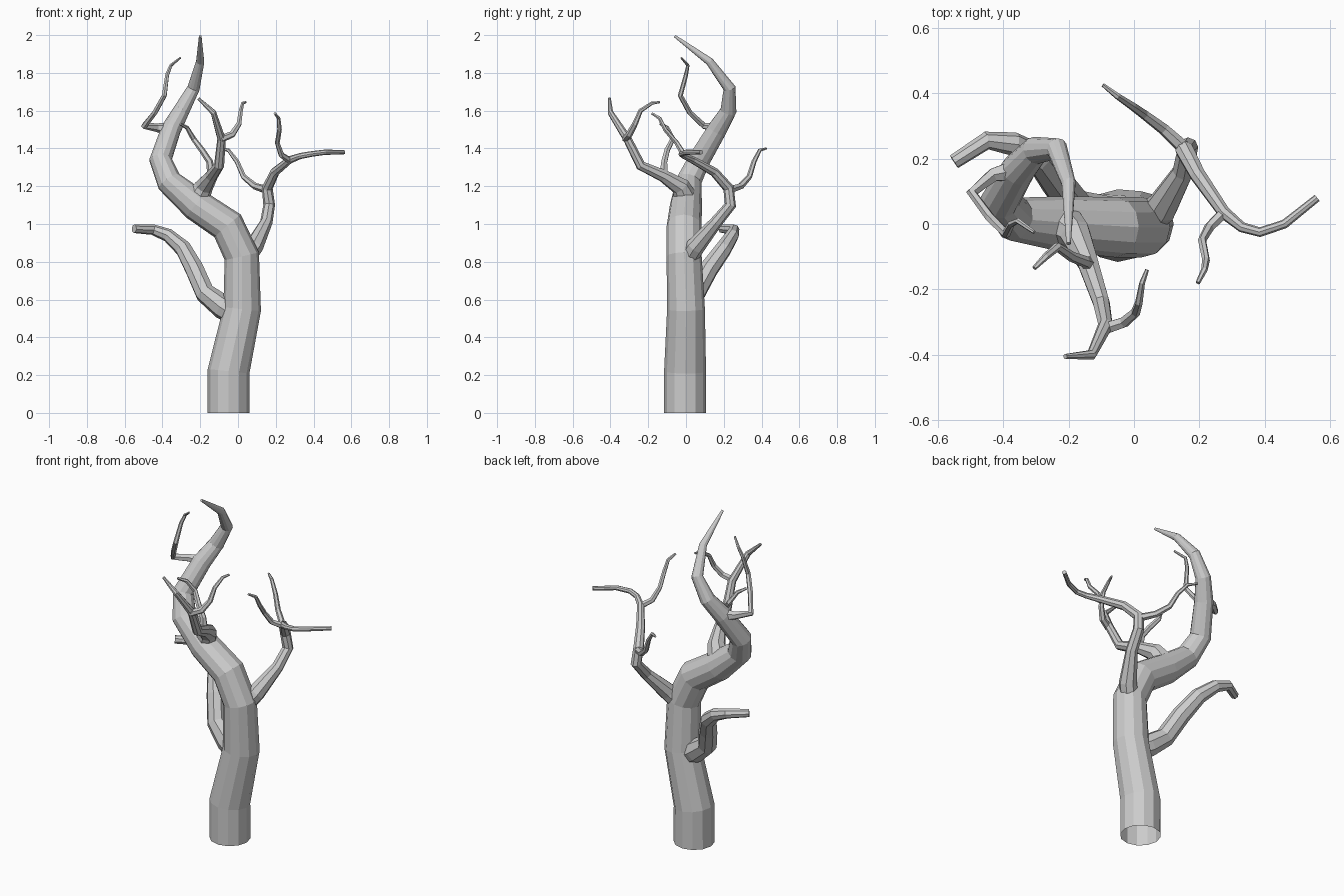
import bpy, bmesh, math
from mathutils import Vector


def limb(name, pts, sides, cap_start=True):
    """Flat-faced tapering tube through (x, y, z, radius) points."""
    P = [Vector(p[:3]) for p in pts]
    bm = bmesh.new()
    rings, ref, old = [], Vector((1, 0, 0)), None
    for i, p in enumerate(P):
        d_in = (p - P[max(i - 1, 0)]).normalized()
        d_out = (P[min(i + 1, len(P) - 1)] - p).normalized()
        t = (d_in + d_out).normalized()
        if old is None:
            if abs(t.x) > 0.8:
                ref = Vector((0, 0, 1))
        else:
            ref = old.rotation_difference(t) @ ref
        old = t
        u = (ref - t * ref.dot(t)).normalized()
        v = t.cross(u)
        r = pts[i][3]
        ring = []
        for k in range(sides):
            a = 2 * math.pi * k / sides
            ring.append(bm.verts.new(p + r * (math.cos(a) * u + math.sin(a) * v)))
        rings.append(ring)
    for a, b in zip(rings, rings[1:]):
        for k in range(sides):
            j = (k + 1) % sides
            bm.faces.new((a[k], a[j], b[j], b[k]))
    bm.faces.new(rings[-1])
    if cap_start:
        bm.faces.new(rings[0][::-1])
    me = bpy.data.meshes.new(name)
    bm.to_mesh(me)
    bm.free()
    ob = bpy.data.objects.new(name, me)
    bpy.context.collection.objects.link(ob)


# trunk sweeping up into the leader, open at the ground
limb("trunk", [
    (-.05, -.005, 0, .111), (-.05, -.005, .22, .111), (.022, 0, .55, .1),
    (.02, -.01, .83, .093), (-.055, -.01, .99, .092), (-.22, 0, 1.1, .085),
    (-.365, .015, 1.225, .068), (-.41, .07, 1.34, .06), (-.355, .165, 1.5, .053),
    (-.3, .225, 1.6, .043), (-.235, .23, 1.72, .033), (-.2, .125, 1.86, .022),
    (-.2, -.06, 1.995, .007)], 12, cap_start=False)

# low left bough
limb("left_bough", [
    (.0, 0, .51, .06), (-.08, .02, .56, .065), (-.175, .05, .635, .055),
    (-.23, .12, .76, .052), (-.29, .2, .87, .045), (-.37, .245, .94, .036),
    (-.45, .255, .97, .028), (-.55, .19, .975, .023)], 8)

# right bough and its twigs
limb("right_bough", [
    (.03, .0, .8, .05), (.085, .05, .88, .05), (.15, .16, 1.01, .033),
    (.165, .235, 1.1, .031), (.155, .225, 1.19, .029), (.195, .15, 1.275, .025),
    (.275, .035, 1.34, .02), (.33, -.01, 1.36, .016), (.385, -.025, 1.37, .015),
    (.46, 0, 1.38, .014), (.56, .08, 1.38, .012)], 8)
limb("right_back_twig", [
    (.155, .23, 1.18, .022), (.09, .29, 1.2, .018), (.03, .335, 1.25, .015),
    (-.005, .36, 1.33, .013), (-.05, .39, 1.39, .01), (-.095, .425, 1.4, .006)], 6)
limb("right_front_twig", [
    (.275, .035, 1.335, .018), (.23, -.01, 1.365, .016), (.208, -.05, 1.43, .013),
    (.22, -.11, 1.5, .012), (.215, -.14, 1.56, .01), (.195, -.18, 1.585, .007)], 6)

# front bough and its twigs
limb("front_bough", [
    (-.23, .01, 1.11, .07), (-.18, -.03, 1.2, .05), (-.14, -.12, 1.255, .034),
    (-.1, -.24, 1.31, .027), (-.087, -.31, 1.45, .023), (-.13, -.4, 1.59, .016),
    (-.21, -.405, 1.665, .008)], 8)
limb("front_right_twig", [
    (-.09, -.32, 1.45, .02), (-.03, -.3, 1.475, .018), (.005, -.27, 1.53, .015),
    (.015, -.24, 1.6, .012), (.025, -.18, 1.64, .009), (.04, -.14, 1.645, .006)], 6)
limb("front_left_twig", [
    (-.14, -.12, 1.255, .024), (-.15, -.115, 1.33, .018), (-.19, -.1, 1.39, .016),
    (-.235, -.07, 1.45, .014), (-.27, -.1, 1.51, .011), (-.305, -.135, 1.53, .007)], 6)

# twig from the leader
limb("leader_twig", [
    (-.355, .165, 1.5, .038), (-.43, .15, 1.51, .023), (-.495, .095, 1.52, .018),
    (-.44, .02, 1.59, .015), (-.39, -.03, 1.68, .014), (-.375, .0, 1.79, .011),
    (-.355, .01, 1.84, .009), (-.305, -.025, 1.88, .006)], 6)
